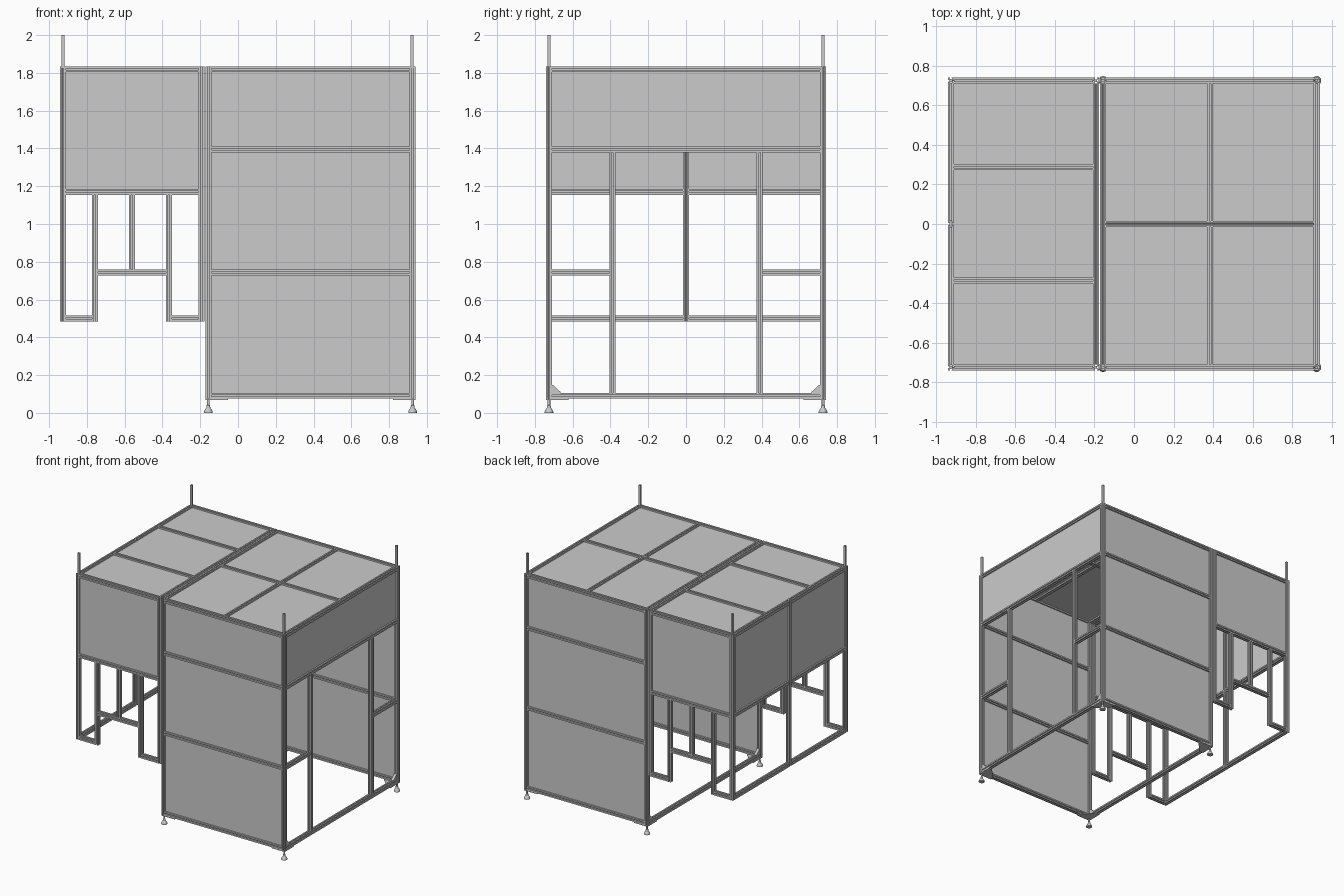
import bpy, bmesh, math
from mathutils import Vector

if "Cube" in bpy.data.objects:
    bpy.data.objects.remove(bpy.data.objects["Cube"])

H = 0.0155                               # half width of the slotted bar
XL0, XL1, XR0, XR1 = -0.9265, -0.1925, -0.157, 0.9245   # post centre lines
Y, TOP = 0.7255, 1.835
ZT = TOP - H                             # top rail centre height


def finish(name, bm):
    bmesh.ops.recalc_face_normals(bm, faces=bm.faces)
    me = bpy.data.meshes.new(name)
    bm.to_mesh(me)
    bm.free()
    ob = bpy.data.objects.new(name, me)
    bpy.context.collection.objects.link(ob)
    return ob


def slot_profile():
    # one side of the T-slot section, turned four times
    side = [(H, -.004), (H - .003, -.004), (H - .003, -.008), (.0065, -.0035),
            (.0065, .0035), (H - .003, .008), (H - .003, .004), (H, .004), (H, H)]
    pts = []
    for _ in range(4):
        pts += side
        side = [(-v, u) for u, v in side]
    return pts


PROFILE = slot_profile()


def extrude(name, pts, axis, start, end, centre=(0, 0, 0)):
    bm = bmesh.new()
    i, j = (axis + 1) % 3, (axis + 2) % 3
    vs = []
    for u, v in pts:
        p = Vector(centre)
        p[i] += u
        p[j] += v
        p[axis] = start
        vs.append(bm.verts.new(p))
    face = bm.faces.new(vs)
    new = bmesh.ops.extrude_face_region(bm, geom=[face])['geom']
    d = Vector((0, 0, 0))
    d[axis] = end - start
    bmesh.ops.translate(bm, vec=d, verts=[g for g in new if isinstance(g, bmesh.types.BMVert)])
    return finish(name, bm)


def bar_x(name, x0, x1, y, z):
    # rail between two bar centre lines
    extrude(name, PROFILE, 0, x0 + H, x1 - H, (0, y, z))


def bar_y(name, y0, y1, x, z):
    extrude(name, PROFILE, 1, y0 + H, y1 - H, (x, 0, z))


def post(name, x, y, z0, z1):
    extrude(name, PROFILE, 2, z0, z1, (x, y, 0))


def panel(name, lo, hi):
    # thin sheet sitting in the slots; the zero-thickness axis gets its gauge
    bm = bmesh.new()
    bmesh.ops.create_cube(bm, size=1)
    for v in bm.verts:
        for k in range(3):
            if hi[k] - lo[k] < 1e-6:
                v.co[k] = lo[k] + v.co[k] * .005
            else:
                v.co[k] = lo[k] + .009 if v.co[k] < 0 else hi[k] - .009
    finish(name, bm)


def lathe(name, prof, x, y, n=24):
    bm = bmesh.new()
    rings = [[bm.verts.new((x + r * math.cos(2 * math.pi * a / n),
                            y + r * math.sin(2 * math.pi * a / n), z)) for a in range(n)]
             for r, z in prof]
    for lo, hi in zip(rings, rings[1:]):
        for a in range(n):
            b = (a + 1) % n
            bm.faces.new((lo[a], lo[b], hi[b], hi[a]))
    bm.faces.new(rings[0])
    bm.faces.new(rings[-1])
    ob = finish(name, bm)
    bpy.ops.object.select_all(action='DESELECT')
    bpy.context.view_layer.objects.active = ob
    ob.select_set(True)
    bpy.ops.object.shade_smooth_by_angle()


for s in (-1, 1):
    y = s * Y
    # corner posts
    for x in (XR0, XR1):
        post("tall_post", x, y, .075, TOP)
    for x in (XL0, XL1):
        post("short_post", x, y, .485, TOP)

    # tall section: rails and three panels
    levels = (.091, .744, 1.395, ZT)
    for z in levels:
        bar_x("tall_side_rail", XR0, XR1, y, z)
    for z0, z1 in zip(levels, levels[1:]):
        panel("tall_side_panel", (XR0, y, z0), (XR1, y, z1))

    # raised section: upper panel, hanging legs, cross bar and centre post
    for z in (1.17, ZT):
        bar_x("raised_side_rail", XL0, XL1, y, z)
    panel("raised_side_panel", (XL0, y, 1.17), (XL1, y, ZT))
    xa, xb = -.758, -.366
    for x in (xa, xb):
        post("hanging_leg", x, y, .485, 1.17 - H)
    bar_x("leg_foot_rail", XL0, xa, y, .5005)
    bar_x("leg_foot_rail", xb, XL1, y, .5005)
    bar_x("leg_cross_rail", xa, xb, y, .744)
    post("leg_centre_post", -.562, y, .744 + H, 1.17 - H)

    # open end of the tall section: door posts and short rails
    post("door_post", XR1, s * .39, .091 + H, 1.395 - H)
    ya, yb = sorted((s * .39, y))
    bar_y("door_side_rail", ya, yb, XR1, .744)

    # closed end of the raised section, split by the middle post
    ya, yb = sorted((0, y))
    for z in (1.17, ZT):
        bar_y("raised_end_rail", ya, yb, XL0, z)
    panel("raised_end_panel", (XL0, ya, 1.17), (XL0, yb, ZT))
    bar_y("raised_bottom_rail", ya, yb, XL0, .5005)

    # levelling feet, foot plates and gussets
    for x, d in ((XR0, 1), (XR1, -1)):
        lathe("levelling_foot", [(.023, 0), (.023, .006), (.018, .018), (.011, .026),
                                 (.009, .04), (.007, .042), (.007, .075)], x, y)
        cx, cy = x - d * H, y + s * H
        extrude("foot_plate", [(cx, cy), (cx + d * .12, cy), (cx + d * .12, cy - s * .031),
                               (cx + d * .031, cy - s * .12), (cx, cy - s * .12)], 2, .068, .075)
        gy, gz = y - s * H, .091 + H
        extrude("corner_gusset", [(gy, gz), (gy - s * .045, gz), (gy - s * .045, gz + .005),
                                  (gy - s * .005, gz + .042), (gy, gz + .042)],
                0, x - .011, x + .011)

    # hollow square masts on the outer corners
    for x in (XL0, XR1 - .003):
        bm = bmesh.new()
        ring = [(x + u * .008, y + v * .008) for u, v in ((-1, -1), (1, -1), (1, 1), (-1, 1))]
        lo = [bm.verts.new((*p, TOP - .01)) for p in ring]
        hi = [bm.verts.new((*p, 2.0)) for p in ring]
        for a in range(4):
            b = (a + 1) % 4
            bm.faces.new((lo[a], lo[b], hi[b], hi[a]))
        mast = finish("corner_mast", bm)
        m = mast.modifiers.new("wall", 'SOLIDIFY')
        m.thickness = .003
        m.offset = -1

# middle post of the raised end
post("raised_end_post", XL0, 0, .485, TOP)

# full depth rails
for x, z in ((XR1, .091), (XR1, 1.395), (XR1, ZT), (XR0, .091), (XR0, ZT), (XL1, ZT)):
    bar_y("depth_rail", -Y, Y, x, z)
panel("door_head_panel", (XR1, -Y, 1.395), (XR1, Y, ZT))

# roof of the tall section: a cross of rails and four panels
XM = .385
bar_x("roof_cross_rail", XR0, XR1, 0, ZT)
for y0, y1 in ((-Y, 0), (0, Y)):
    bar_y("roof_split_rail", y0, y1, XM, ZT)
    for x0, x1 in ((XR0, XM), (XM, XR1)):
        panel("tall_roof_panel", (x0, y0, ZT), (x1, y1, ZT))

# roof of the raised section: two rails and three panels
cuts = (-Y, -.285, .288, Y)
for y in cuts[1:3]:
    bar_x("raised_roof_rail", XL0, XL1, y, ZT)
for y0, y1 in zip(cuts, cuts[1:]):
    panel("raised_roof_panel", (XL0, y0, ZT), (XL1, y1, ZT))
